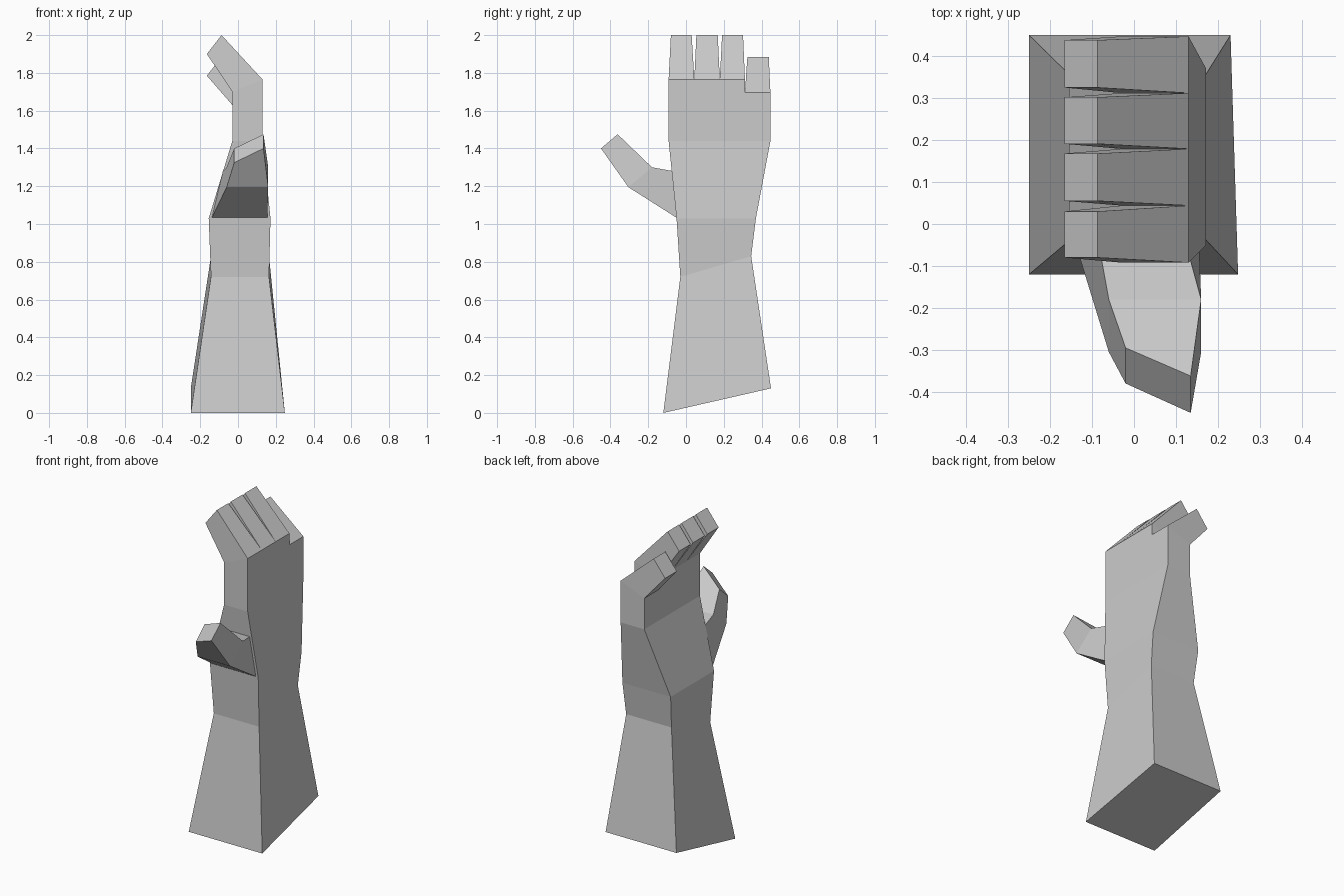
import bpy
import bmesh

if "Cube" in bpy.data.objects:
    bpy.data.objects.remove(bpy.data.objects["Cube"])


def ring(x0, x1, y0, y1, z, dx=0.0, dy=0.0):
    """Four-sided section; dx / dy raise its +x / +y side."""
    return [(x0, y0, z), (x1, y0, z + dx), (x1, y1, z + dx + dy), (x0, y1, z + dy)]


def loft(name, rings, cap_start=False, cap_end=False):
    """Skin a chain of four-sided sections into one flat-faced object."""
    bm = bmesh.new()
    loops = [[bm.verts.new(p) for p in r] for r in rings]
    for a, b in zip(loops, loops[1:]):
        for i in range(4):
            j = (i + 1) % 4
            bm.faces.new((a[i], a[j], b[j], b[i]))
    if cap_start:
        bm.faces.new(loops[0][::-1])
    if cap_end:
        bm.faces.new(loops[-1])
    mesh = bpy.data.meshes.new(name)
    bm.to_mesh(mesh)
    bm.free()
    obj = bpy.data.objects.new(name, mesh)
    bpy.context.collection.objects.link(obj)
    return obj


# Forearm: slanted cut end, narrow slanted wrist, heel of the hand
elbow = [(-0.25, -0.12, 0), (0.248, -0.12, 0), (0.23, 0.45, 0.13), (-0.25, 0.45, 0.13)]
wrist = ring(-0.143, 0.164, -0.03, 0.345, 0.72, dy=0.11)
heel = ring(-0.155, 0.172, -0.05, 0.37, 1.03)
loft("forearm", [elbow, wrist, heel], cap_start=True)

# Palm up to the little finger, then the higher block under the other three
X0, X1, Y0, Y1, SPLIT = -0.03, 0.13, -0.092, 0.447, 0.312
middle = ring(X0, X1, Y0, Y1, 1.44)
palm_top = ring(X0, X1, Y0, Y1, 1.63, dx=0.065)
loft("palm", [heel, middle, palm_top])
loft("knuckles", [ring(X0, X1, Y0, SPLIT, 1.63, dx=0.065),
                  ring(X0, X1, Y0, SPLIT, 1.70, dx=0.065)])

# Fingers: tapered blocks bent towards the palm
fingers = [
    ("index_finger", (Y0, 0.044), (-0.08, 0.030), 1.70, 1.90),
    ("middle_finger", (0.044, 0.179), (0.055, 0.168), 1.70, 1.90),
    ("ring_finger", (0.179, SPLIT), (0.191, 0.302), 1.70, 1.90),
    ("little_finger", (SPLIT, Y1), (0.325, 0.438), 1.63, 1.785),
]
for name, base, tip, z_base, z_tip in fingers:
    loft(name, [ring(X0, X1, *base, z_base, dx=0.065),
                ring(-0.165, -0.087, *tip, z_tip, dx=0.10)], cap_end=True)

# Thumb: two segments, each section listed lower inner, lower outer, upper outer, upper inner
loft("thumb", [
    [(-0.14, -0.045, 1.03), (0.155, -0.045, 1.03), (0.13, -0.07, 1.28), (-0.08, -0.07, 1.28)],
    [(-0.06, -0.305, 1.195), (0.16, -0.305, 1.195), (0.16, -0.18, 1.30), (-0.06, -0.18, 1.30)],
    [(-0.02, -0.38, 1.325), (0.135, -0.45, 1.40), (0.135, -0.362, 1.475), (-0.02, -0.295, 1.40)],
], cap_end=True)
for obj in bpy.context.collection.objects:
    if obj.name == "thumb":
        bm = bmesh.new()
        bm.from_mesh(obj.data)
        bmesh.ops.recalc_face_normals(bm, faces=bm.faces)
        bm.to_mesh(obj.data)
        bm.free()
